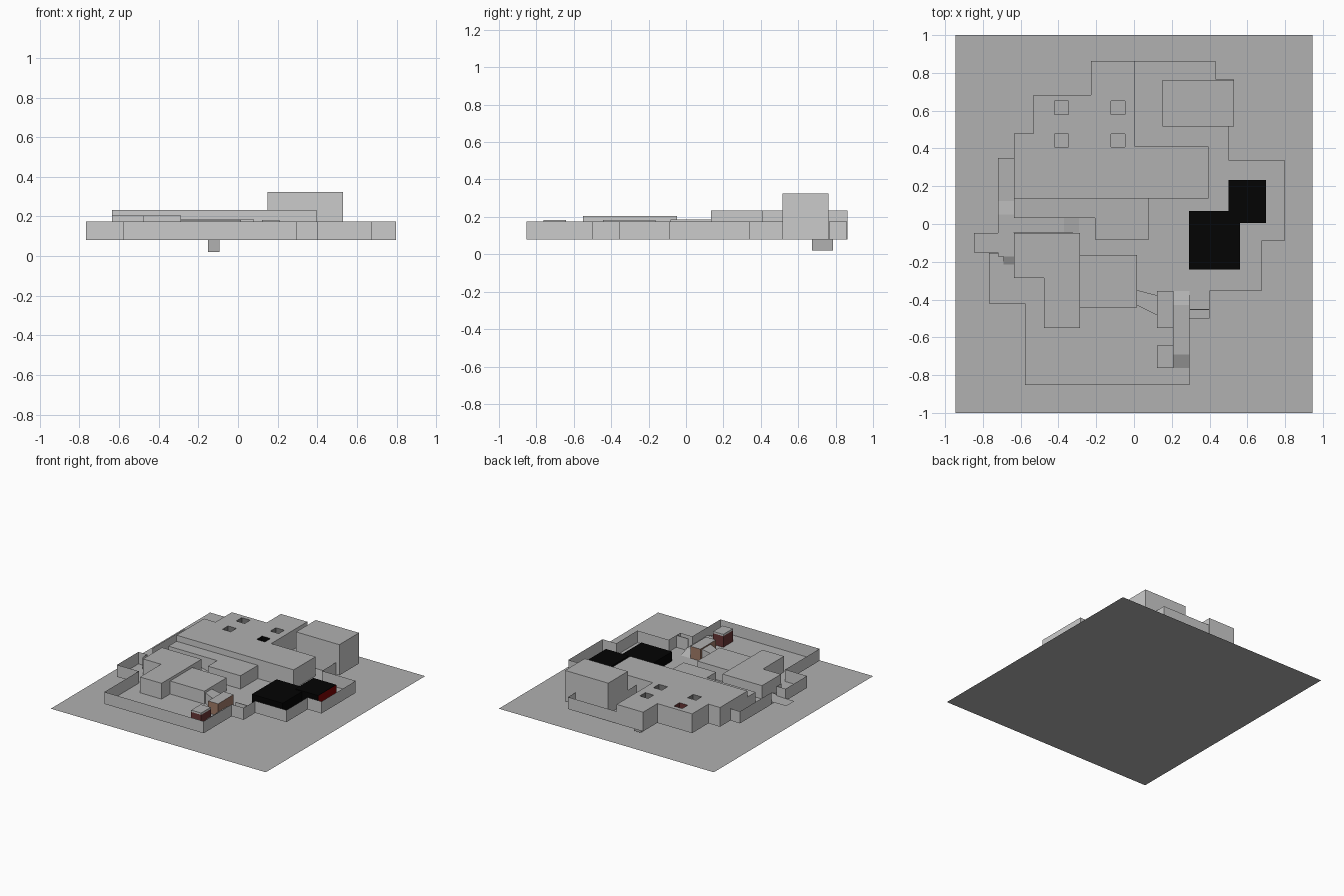
import bpy, bmesh

if "Cube" in bpy.data.objects:
    bpy.data.objects.remove(bpy.data.objects["Cube"])

F, W = 0.08, 0.175  # floor level, yard wall top


def material(name, rgb):
    m = bpy.data.materials.new(name)
    m.diffuse_color = (*rgb, 1)
    m.use_nodes = True
    m.node_tree.nodes["Principled BSDF"].inputs["Base Color"].default_value = m.diffuse_color
    return m


BLACK = material("black", (0.001, 0.001, 0.001))
RED = material("red", (0.2, 0.001, 0.001))
DARK_RED = material("dark_red", (0.14, 0.035, 0.035))
BROWN = material("brown", (0.36, 0.2, 0.14))
GREY = material("wall_grey", (0.8, 0.8, 0.8))
FLAT = material("flat_grey", (0.44, 0.44, 0.44))
SHAFT = material("shaft_grey", (0.2, 0.2, 0.2))


def finish(name, bm, mats):
    bmesh.ops.remove_doubles(bm, verts=bm.verts, dist=1e-5)
    bmesh.ops.recalc_face_normals(bm, faces=bm.faces)
    me = bpy.data.meshes.new(name)
    bm.to_mesh(me)
    bm.free()
    for m in mats:
        me.materials.append(m)
    ob = bpy.data.objects.new(name, me)
    bpy.context.collection.objects.link(ob)
    return ob


def rect(x0, x1, y0, y1):
    return [(x0, y0), (x1, y0), (x1, y1), (x0, y1)]


def add_walls(bm, pts, z0, z1, closed=True):
    n = len(pts)
    for i in range(n if closed else n - 1):
        a, b = pts[i], pts[(i + 1) % n]
        bm.faces.new([bm.verts.new(c) for c in
                      ((*a, z0), (*b, z0), (*b, z1), (*a, z1))])


def add_sheet(bm, loops, z):
    edges = []
    for loop in loops:
        vs = [bm.verts.new((x, y, z)) for x, y in loop]
        edges += [bm.edges.new((vs[i], vs[i - 1])) for i in range(len(vs))]
    r = bmesh.ops.triangle_fill(bm, edges=edges, use_beauty=True, use_dissolve=False,
                                normal=(0, 0, 1))
    faces = [g for g in r["geom"] if isinstance(g, bmesh.types.BMFace)]
    for f in faces:
        f.normal_update()
        if f.normal.z < 0:
            f.normal_flip()
    return faces


def sheet(name, loops, z):
    bm = bmesh.new()
    add_sheet(bm, loops, z)
    return finish(name, bm, [FLAT])


def block(name, pts, z1, z0=F, holes=(), side=GREY, top=FLAT):
    bm = bmesh.new()
    add_walls(bm, pts, z0, z1)
    for f in add_sheet(bm, [pts, *holes], z1):
        f.material_index = 1
    return finish(name, bm, [side, top])


def walls(name, pts, z0=F, z1=W, mat=GREY):
    bm = bmesh.new()
    add_walls(bm, pts, z0, z1, False)
    return finish(name, bm, [mat])


def walkway(name, profile, a, b, axis):
    """Raised strip: (distance, height) profile swept from a to b across it."""
    bm = bmesh.new()
    place = (lambda u, w, z: (w, u, z)) if axis == "y" else (lambda u, w, z: (u, w, z))
    rows = [[bm.verts.new(place(u, w, z)) for u, z in profile] for w in (a, b)]
    for i in range(len(profile) - 1):
        bm.faces.new((rows[0][i], rows[0][i + 1], rows[1][i + 1], rows[1][i]))
    for r in rows:
        bm.faces.new(r)
    return finish(name, bm, [FLAT])


# ground sheet
sheet("ground", [rect(-0.945, 0.945, -1, 1)], 0)

# raised floor with openings for pillars and the pit
pillars = [rect(x - .037, x + .037, y - .035, y + .035)
           for x in (-.385, -.085) for y in (.442, .615)]
pit = rect(-.152, -.093, .675, .785)
right_yard = [(.5, .515), (.5, .34), (.797, .34), (.797, -.09), (.675, -.09), (.675, -.355),
              (.4, -.355), (.4, -.5), (.295, -.5), (.295, -.853), (-.577, -.853), (-.577, -.422),
              (-.768, -.422), (-.768, -.153)]
left_yard = [(-.72, -.047), (-.72, .35), (-.635, .35)]
back_yard = [(.005, .86), (.435, .86), (.435, .765)]
hall_back = [(-.635, .48), (-.533, .48), (-.533, .684), (-.227, .684), (-.227, .863), (.005, .863)]
outline = (right_yard + [(-.72, -.153)] + left_yard + hall_back + back_yard[1:]
           + [(.53, .765), (.53, .515)])
sheet("floor", [outline, *pillars, pit], F)

# yard walls
walls("main_yard_wall", right_yard + [(-.69, -.153), (-.69, -.213)])
walls("left_yard_wall", left_yard)
walls("back_yard_wall", back_yard)
walls("back_yard_divider", [(.15, .515), (.15, .41)])
block("alcove_wall", rect(.295, .4, -.455, -.449), W)

# main buildings
block("main_hall", hall_back + [(.005, .41), (.395, .41), (.395, .135), (-.635, .135)],
      .233, holes=pillars)
block("tower", rect(.15, .53, .515, .762), .324)
block("front_house", [(-.635, -.285), (-.477, -.285), (-.477, -.55), (-.287, -.55),
                      (-.287, -.047), (-.635, -.047)], .205)
block("side_house", rect(-.287, .015, -.443, -.163), .183)
block("middle_house", [(-.635, .033), (-.207, .033), (-.207, -.083), (.08, -.083),
                       (.08, .135), (-.635, .135)], .185)

# pillar shafts: front/right faces, then back/left faces
for i, (p, near, far) in enumerate(zip(pillars, (SHAFT, DARK_RED, SHAFT, SHAFT),
                                       (SHAFT, SHAFT, BLACK, SHAFT))):
    walls(f"pillar_front_{i}", p[:3], F, .233, near)
    walls(f"pillar_back_{i}", p[2:] + p[:1], F, .233, far)

# pit below the hall
block("pit", pit, .02, .02, side=FLAT)
walls("pit_wall", pit + pit[:1], .02, F, FLAT)

# dark containers, the small one with a red end
block("large_container", rect(.29, .56, -.24, .07), .155, side=BLACK, top=BLACK)
block("small_container", rect(.5, .7, .005, .232), .16, side=BLACK, top=BLACK)
walls("red_end", [(.702, .005), (.702, .232)], F, .158, RED)

# entry passage, brown booth and red hut with a grey rim
block("entry_passage", [(.015, -.43), (.125, -.485), (.125, -.378), (.015, -.35)], .165)
block("brown_booth", rect(.122, .21, -.55, -.355), W, side=BROWN)
hut = rect(.122, .21, -.762, -.642)
walls("red_hut", hut + hut[:1], F, .168, DARK_RED)
block("hut_roof", hut, .183, .168)

# raised walkways with ramps
walkway("right_walkway", [(-.762, F), (-.69, .11), (-.43, .11), (-.355, F)], .21, .294, "y")
walkway("left_walkway", [(-.172, .1), (.05, .1), (.122, F)], -.719, -.636, "y")
walkway("left_ramp", [(-.215, F), (-.172, .1), (-.17, .1)], -.69, -.636, "y")
walkway("passage_walkway", [(-.635, F), (-.635, .1), (-.37, .1), (-.29, F)], -.046, .032, "x")
sheet("side_landing", [rect(-.848, -.719, -.15, -.047)], .1)
